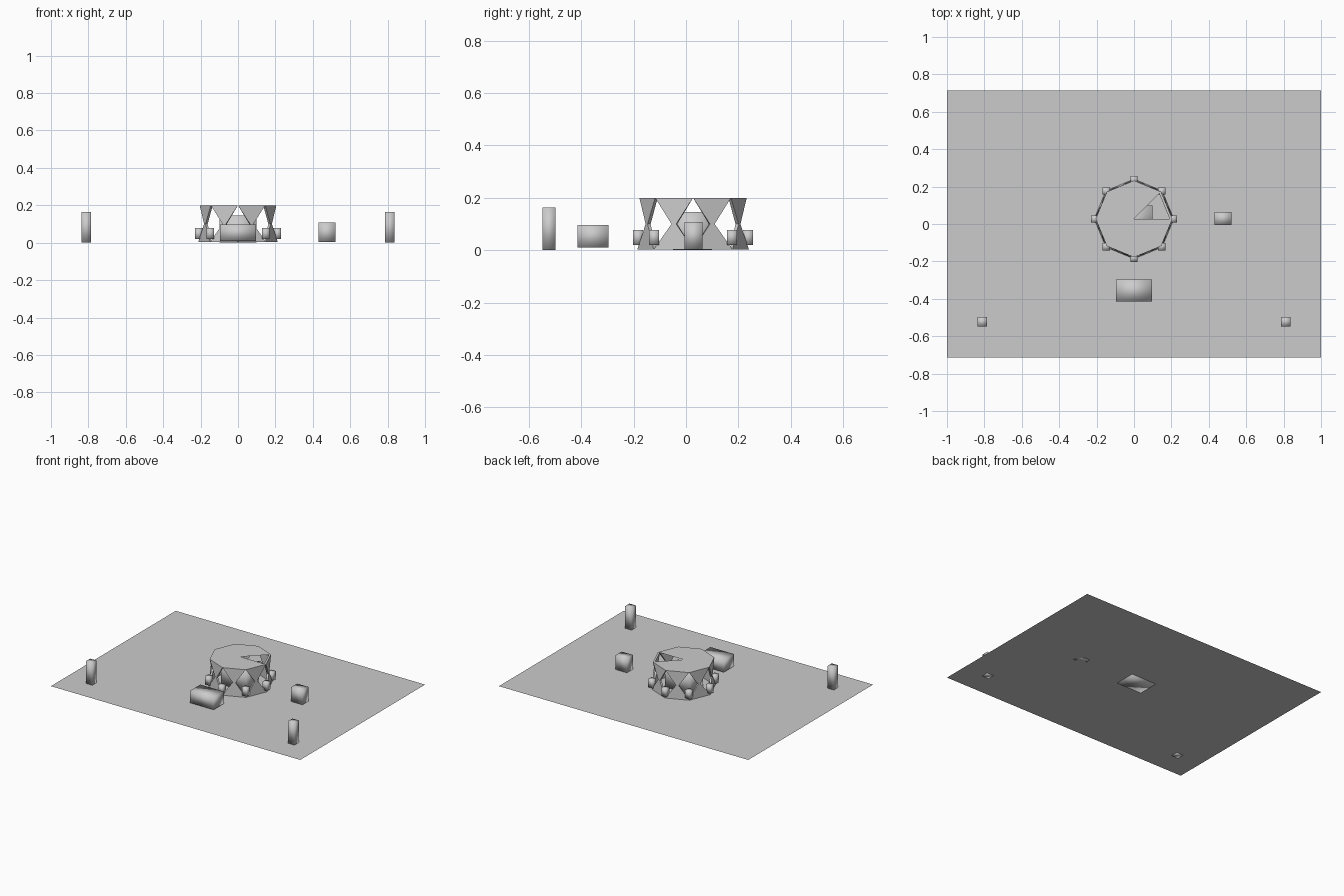
import bpy, bmesh, math
from mathutils import Vector

if "Cube" in bpy.data.objects:
    bpy.data.objects.remove(bpy.data.objects["Cube"])

grey = bpy.data.materials.new("plain_grey")
grey.diffuse_color = (0.6, 0.6, 0.6, 1)
grey.use_nodes = True
grey.node_tree.nodes["Principled BSDF"].inputs["Base Color"].default_value = grey.diffuse_color


def make(name, verts, faces, smooth=False):
    me = bpy.data.meshes.new(name)
    me.from_pydata(verts, [], faces)
    bm = bmesh.new()
    bm.from_mesh(me)
    if len(faces) > 1 and name != "roof":
        bmesh.ops.recalc_face_normals(bm, faces=bm.faces)
    bm.to_mesh(me)
    bm.free()
    for p in me.polygons:
        p.use_smooth = smooth
    me.materials.append(grey)
    ob = bpy.data.objects.new(name, me)
    bpy.context.collection.objects.link(ob)
    return ob


def box(name, x0, x1, y0, y1, z0, z1):
    v = [(x, y, z) for z in (z0, z1) for x, y in ((x0, y0), (x1, y0), (x1, y1), (x0, y1))]
    f = [(3, 2, 1, 0), (4, 5, 6, 7)] + [(i, (i + 1) % 4, (i + 1) % 4 + 4, i + 4) for i in range(4)]
    return make(name, v, f, True)


CY, TOP = 0.027, 0.2


def corner(i, r, z):
    a = i * math.pi / 4
    return Vector((r * math.cos(a), CY + r * math.sin(a), z))


# Base plate
make("base_plate", [(-1, -0.715, 0.003), (1, -0.715, 0.003), (1, 0.715, 0.003), (-1, 0.715, 0.003)],
     [(0, 1, 2, 3)])

# Eight pinched wall panels, wide at floor and roof and narrow in the middle
for i in range(8):
    verts = []
    for z, r, w in ((0.003, 0.213, 1.0), (0.1, 0.208, 0.12), (TOP, 0.205, 1.0)):
        for rr, flip in ((r, 1), (r - 0.014, -1)):
            a, b = corner(i, rr, z), corner(i + 1, rr, z)
            m, h = (a + b) / 2, (b - a) / 2 * w * flip
            verts += [m - h, m + h]
    faces = [(3, 2, 1, 0), (8, 9, 10, 11)]
    for k in (0, 4):
        faces += [(k + j, k + (j + 1) % 4, k + 4 + (j + 1) % 4, k + 4 + j) for j in range(4)]
    make(f"wall_panel_{i + 1}", verts, faces, False)

# Roof fan with one wedge left open
make("roof", [Vector((0, CY, TOP))] + [corner(i, 0.205, TOP) for i in range(8)],
     [(0, i + 1, (i + 1) % 8 + 1) for i in range(1, 8)])

# Corner blocks around the wall
for i in range(8):
    c = corner(i, 0.21, 0)
    s = 0.019
    box(f"corner_block_{i + 1}", c.x - s, c.x + s, c.y - s, c.y + s, 0.02, 0.078)

# Block inside the hall
box("inner_block", -0.1, 0.1, -0.05, 0.1, 0.0, 0.145)

# Blocks outside the hall
box("front_block", -0.095, 0.095, -0.415, -0.297, 0.01, 0.097)
box("side_block", 0.43, 0.52, -0.005, 0.063, 0.003, 0.107)

# Front posts
for side, name in ((-1, "left_post"), (1, "right_post")):
    x = 0.811 * side
    box(name, x - 0.026, x + 0.026, -0.548, -0.498, 0.0, 0.163)
